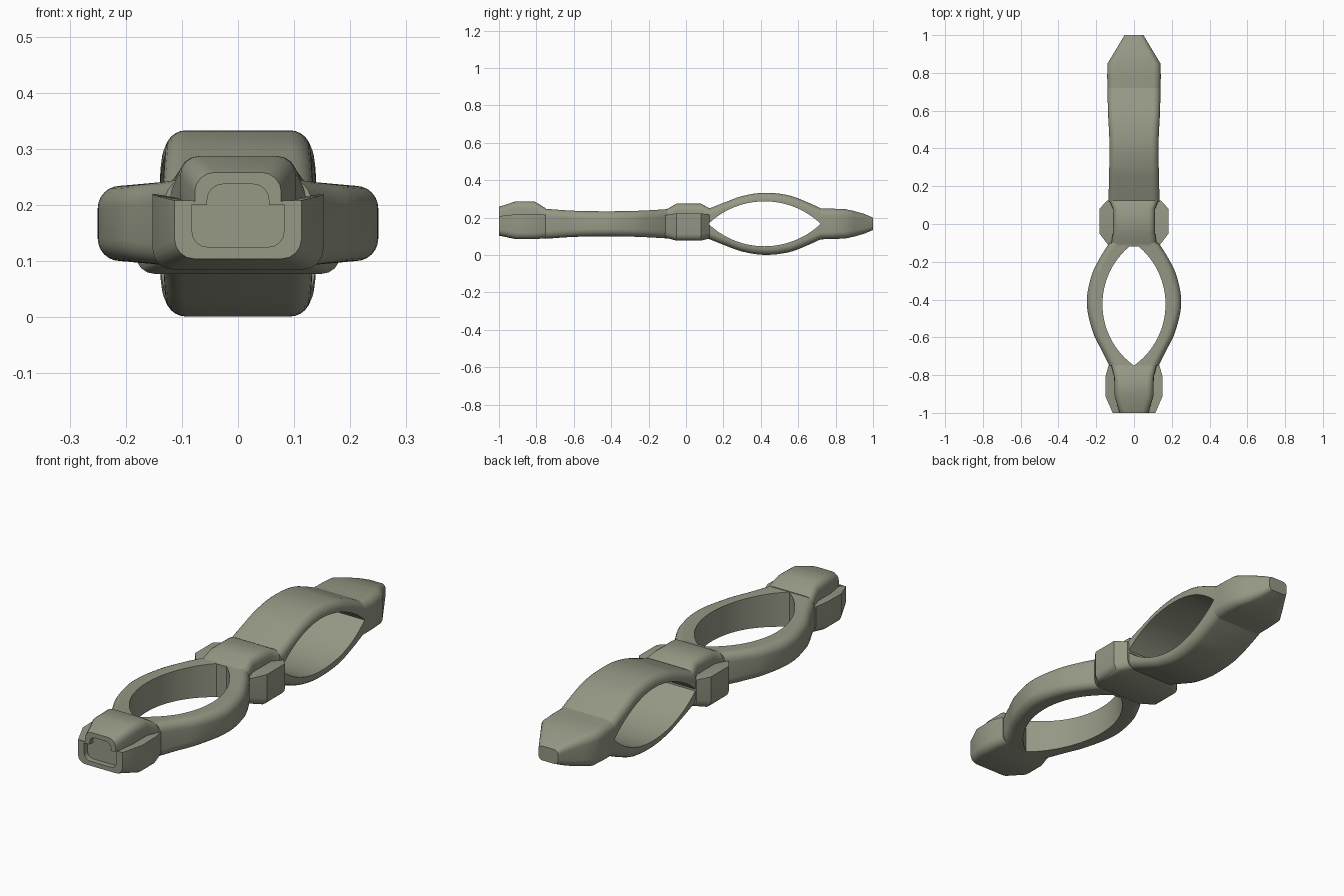
import bpy, bmesh, math

if "Cube" in bpy.data.objects:
    bpy.data.objects.remove(bpy.data.objects["Cube"])

ZC = 0.167  # height of the long axis

metal = bpy.data.materials.new("olive grey")
metal.diffuse_color = (0.305, 0.314, 0.235, 1)
metal.use_nodes = True
metal.node_tree.nodes["Principled BSDF"].inputs["Base Color"].default_value = metal.diffuse_color


def curve(pts, t):
    """Smooth interpolation through (position, value) pairs."""
    n = len(pts)
    slope = [(pts[min(i + 1, n - 1)][1] - pts[max(i - 1, 0)][1]) /
             (pts[min(i + 1, n - 1)][0] - pts[max(i - 1, 0)][0]) for i in range(n)]
    for i in range(n - 1):
        (a, va), (b, vb) = pts[i], pts[i + 1]
        if t <= b or i == n - 2:
            d = b - a
            s = min(max((t - a) / d, 0), 1)
            return ((2*s**3 - 3*s*s + 1) * va + (s**3 - 2*s*s + s) * d * slope[i]
                    + (3*s*s - 2*s**3) * vb + (s**3 - s*s) * d * slope[i + 1])


def lens(a, b, sag, t):
    """Circular arc from a to b with the given rise."""
    h = (b - a) / 2
    r = (h * h + sag * sag) / (2 * sag)
    return max(0, math.sqrt(max(0, r * r - (t - (a + b) / 2) ** 2)) - (r - sag))


def corner(cx, cy, rx, ry, start, n=6):
    """Quarter ellipse of points, counter-clockwise from a start angle."""
    return [(cx + rx * math.cos(math.radians(start + 90 * i / n)),
             cy + ry * math.sin(math.radians(start + 90 * i / n))) for i in range(n + 1)]


def loft(name, sections, angle=35):
    """Skin a list of rings of 3D points and close both ends."""
    bm = bmesh.new()
    rings = [[bm.verts.new(p) for p in s] for s in sections]
    n = len(rings[0])
    for a, b in zip(rings, rings[1:]):
        for i in range(n):
            j = (i + 1) % n
            bm.faces.new((a[i], a[j], b[j], b[i]))
    bm.faces.new(rings[0][::-1])
    bm.faces.new(rings[-1])
    bmesh.ops.recalc_face_normals(bm, faces=bm.faces)
    me = bpy.data.meshes.new(name)
    bm.to_mesh(me)
    bm.free()
    me.materials.append(metal)
    ob = bpy.data.objects.new(name, me)
    bpy.context.collection.objects.link(ob)
    bpy.ops.object.select_all(action='DESELECT')
    ob.select_set(True)
    bpy.context.view_layer.objects.active = ob
    bpy.ops.object.shade_smooth_by_angle(angle=math.radians(angle))
    return ob


def arm(name, a, b, sag, outer, half, radius, place, steps=32):
    """One bowed side of a loop: flat inside, rounded outside."""
    sections = []
    for k in range(steps + 1):
        t = a + (b - a) * k / steps
        i, o, w = lens(a, b, sag, t), curve(outer, t), curve(half, t)
        r = min(radius, (o - i) * 0.9)
        ring = [(i, -w)] + corner(o - r, -w + radius, r, radius, -90)
        ring += corner(o - r, w - radius, r, radius, 0) + [(i, w)]
        sections.append([place(u, v, t) for u, v in ring])
    loft(name, sections)


def stepped(y, xf, xr, bot, top, shoulder, r=0.035):
    """Cross-section with side flanges and a narrower rounded crown."""
    half = corner(xf - r, bot + r, r, r, -90, 4)
    half += [(xf, shoulder + 0.008), (xr, shoulder)]
    half += corner(xr - r, top - r, r, r, 0, 4)
    return [(x, y, z) for x, z in half] + [(-x, y, z) for x, z in reversed(half)]


def rounded(y, w, h, r):
    """Rounded rectangle section."""
    pts = (corner(w - r, h - r, r, r, 0) + corner(r - w, h - r, r, r, 90)
           + corner(r - w, r - h, r, r, 180) + corner(w - r, r - h, r, r, 270))
    return [(x, y, ZC + z) for x, z in pts]


# Flat front loop
ring_out = [(-.75, .13), (-.68, .165), (-.58, .215), (-.42, .25),
            (-.27, .224), (-.17, .175), (-.1, .13)]
ring_half = [(-.75, .08), (-.6, .07), (-.42, .067), (-.25, .07), (-.1, .078)]
for side, s in (("right", 1), ("left", -1)):
    arm("front_loop_" + side, -.75, -.1, .167, ring_out, ring_half, .04,
        lambda u, v, t, s=s: (s * u, t, ZC + v))

# Upright back loop
bow_out = [(.12, .08), (.2, .112), (.3, .148), (.42, .166),
           (.55, .152), (.65, .115), (.72, .083)]
bow_half = [(.12, .135), (.42, .13), (.6, .138), (.72, .14)]
for side, s in (("upper", 1), ("lower", -1)):
    arm("back_loop_" + side, .12, .72, .12, bow_out, bow_half, .038,
        lambda u, v, t, s=s: (v, t, ZC + s * u))

# Tapered back tip
loft("back_tip", [rounded(*a) for a in (
    (.72, .14, .083, .038), (.78, .142, .081, .038), (.85, .14, .079, .038),
    (.90, .11, .068, .035), (.95, .08, .054, .03), (1.0, .05, .033, .02))])

# Centre hub with side flanges
loft("centre_hub", [stepped(*a) for a in (
    (-.12, .13, .122, .092, .243, .205), (-.1, .145, .12, .09, .247, .207),
    (-.05, .183, .112, .077, .275, .215), (.08, .183, .112, .077, .275, .215),
    (.125, .142, .13, .088, .25, .207))], 30)

# Front end cap, with a shallow recess in its face
loft("front_cap", [stepped(*a) for a in (
    (-.975, .082, .055, .125, .237, .2, .028), (-1.0, .082, .055, .125, .237, .2, .028),
    (-1.0, .113, .077, .104, .258, .2), (-.91, .152, .103, .085, .287, .21),
    (-.81, .152, .105, .085, .287, .212), (-.75, .135, .12, .09, .25, .207))], 30)
